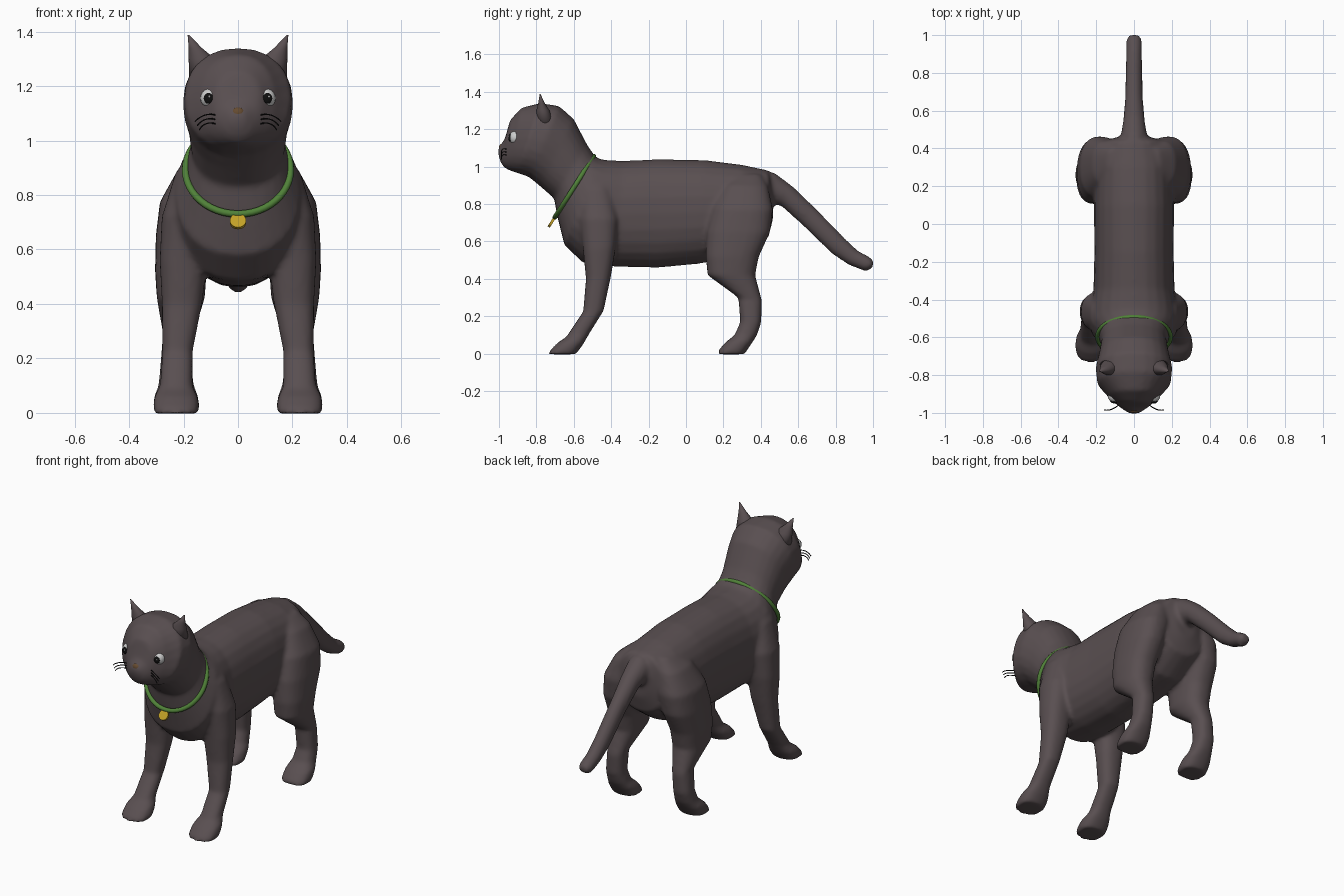
import bpy, bmesh, math
from mathutils import Vector

if "Cube" in bpy.data.objects:
    bpy.data.objects.remove(bpy.data.objects["Cube"])

SIDES = 24


def material(name, rgb):
    m = bpy.data.materials.new(name)
    m.diffuse_color = (*rgb, 1)
    m.use_nodes = True
    m.node_tree.nodes["Principled BSDF"].inputs["Base Color"].default_value = m.diffuse_color
    return m


FUR = material("fur", (0.10, 0.078, 0.082))
GREEN = material("green", (0.08, 0.22, 0.04))
GOLD = material("gold", (0.55, 0.36, 0.02))
WHITE = material("eye_white", (0.6, 0.6, 0.6))
BLACK = material("black", (0.005, 0.005, 0.005))
BROWN = material("brown", (0.13, 0.07, 0.03))


def loft(bm, rings, side=1, power=2.0):
    """Closed tube; each ring = (front/top yz, back/bottom yz, x centre, half width)."""
    loops = []
    for (ay, az), (by, bz), xc, w in rings:
        loop = []
        for i in range(SIDES):
            t = 2 * math.pi * i / SIDES
            c, s = (math.copysign(abs(v) ** (2 / power), v) for v in (math.cos(t), math.sin(t)))
            k = (1 + c) / 2
            loop.append(bm.verts.new((side * (xc + w * s), by + (ay - by) * k, bz + (az - bz) * k)))
        loops.append(loop)
    for a, b in zip(loops, loops[1:]):
        for i in range(SIDES):
            j = (i + 1) % SIDES
            bm.faces.new((a[i], a[j], b[j], b[i]))
    bm.faces.new(loops[0])
    bm.faces.new(loops[-1])


def finish(name, bm, mat):
    bmesh.ops.recalc_face_normals(bm, faces=bm.faces)
    me = bpy.data.meshes.new(name)
    bm.to_mesh(me)
    bm.free()
    me.materials.append(mat)
    me.shade_smooth()
    ob = bpy.data.objects.new(name, me)
    bpy.context.collection.objects.link(ob)
    return ob


def ball(name, loc, scale, mat, rot=(0, 0, 0)):
    bpy.ops.mesh.primitive_uv_sphere_add(segments=20, ring_count=12, radius=1, location=loc, rotation=rot)
    ob = bpy.context.object
    ob.name = name
    ob.scale = scale
    ob.data.materials.append(mat)
    ob.data.shade_smooth()
    return ob


# Torso, neck and head: rump to nose
TRUNK = [
    ((.465, .92), (.465, .72), 0, .07), ((.44, .98), (.44, .62), 0, .16),
    ((.30, 1.01), (.30, .52), 0, .205), ((.10, 1.035), (.06, .48), 0, .212),
    ((-.15, 1.04), (-.15, .46), 0, .21), ((-.34, 1.03), (-.37, .465), 0, .215),
    ((-.42, 1.035), (-.55, .485), 0, .235), ((-.46, 1.04), (-.65, .58), 0, .23),
    ((-.49, 1.06), (-.69, .74), 0, .188), ((-.53, 1.12), (-.705, .83), 0, .172),
    ((-.60, 1.255), (-.78, .895), 0, .185), ((-.68, 1.325), (-.84, .945), 0, .203),
    ((-.78, 1.34), (-.90, .965), 0, .195), ((-.88, 1.315), (-.945, .98), 0, .135),
    ((-.94, 1.25), (-.972, .995), 0, .09), ((-.968, 1.15), (-.99, 1.02), 0, .06),
    ((-1.004, 1.10), (-1.003, 1.06), 0, .025),
]
TAIL = [
    ((.40, .97), (.40, .78), 0, .07), ((.47, .97), (.46, .80), 0, .07),
    ((.57, .895), (.51, .79), 0, .058), ((.70, .77), (.62, .69), 0, .047),
    ((.85, .615), (.78, .535), 0, .044), ((.92, .55), (.87, .475), 0, .042),
    ((.985, .515), (.96, .44), 0, .042), ((1.004, .495), (.995, .455), 0, .028),
]
FRONT_LEG = [
    ((-.735, -.003), (-.59, -.003), .227, .08), ((-.725, .02), (-.575, .015), .227, .085),
    ((-.685, .06), (-.55, .05), .227, .082), ((-.64, .09), (-.515, .11), .227, .06),
    ((-.55, .225), (-.44, .23), .222, .056), ((-.535, .40), (-.40, .42), .205, .075),
    ((-.55, .55), (-.375, .57), .20, .088), ((-.57, .72), (-.36, .72), .18, .10),
    ((-.56, .88), (-.40, .88), .16, .07), ((-.52, .95), (-.44, .95), .14, .04),
]
HIND_LEG = [
    ((.168, -.003), (.31, -.003), .227, .08), ((.175, .02), (.325, .015), .227, .085),
    ((.21, .06), (.355, .06), .227, .082), ((.26, .10), (.38, .10), .227, .065),
    ((.29, .17), (.402, .165), .228, .058), ((.28, .30), (.407, .28), .22, .056),
    ((.115, .42), (.37, .42), .21, .088), ((.105, .52), (.39, .52), .21, .095),
    ((.11, .65), (.45, .65), .20, .102), ((.14, .78), (.465, .77), .18, .107),
    ((.20, .90), (.44, .89), .14, .08), ((.26, .96), (.40, .96), .10, .04),
]
EAR = [
    ((-.80, 1.22), (-.70, 1.22), .13, .05), ((-.80, 1.30), (-.73, 1.30), .133, .048),
    ((-.79, 1.34), (-.755, 1.34), .157, .024), ((-.782, 1.388), (-.778, 1.388), .182, .003),
]

# Body shells fused into one smooth skin
bm = bmesh.new()
loft(bm, TRUNK, power=2.25)
loft(bm, TAIL)
for side in (1, -1):
    loft(bm, FRONT_LEG, side, 2.4)
    loft(bm, HIND_LEG, side, 2.4)
body = finish("cat_body", bm, FUR)
rm = body.modifiers.new("fuse", "REMESH")
rm.mode = "VOXEL"
rm.voxel_size = 0.012
rm.use_smooth_shade = True
sm = body.modifiers.new("soften", "SMOOTH")
sm.factor = 0.5
sm.iterations = 6

for side, label in ((1, "left"), (-1, "right")):
    # Ears
    bm = bmesh.new()
    loft(bm, EAR, side)
    finish(label + "_ear", bm, FUR)
    # Eyes with iris and pupil looking forward and slightly outward
    centre = Vector((side * .104, -.912, 1.155))
    look = Vector((side * .15, -1, 0)).normalized()
    ball(label + "_eye", centre, (.034, .034, .036), WHITE)
    turn = (0, 0, side * .15)
    ball(label + "_pupil", centre + look * .028, (.018, .010, .020), BLACK, turn)
    ball(label + "_glint", centre + look * .037 + Vector((.004, 0, .006)), (.004, .003, .004), WHITE)
    # Whiskers
    cu = bpy.data.curves.new(label + "_whiskers", "CURVE")
    cu.dimensions = "3D"
    cu.bevel_depth = .0025
    cu.bevel_resolution = 1
    for k in range(3):
        z = 1.092 - .016 * k
        sp = cu.splines.new("NURBS")
        sp.points.add(3)
        sp.use_endpoint_u = True
        path = [(.068, -.945, z - .006), (.095, -.975, z + .012), (.13, -.99, z + .006), (.158 - .008 * k, -.985, z - .022)]
        for p, (x, y, h) in zip(sp.points, path):
            p.co = (side * x, y, h, 1)
    cu.materials.append(BLACK)
    bpy.context.collection.objects.link(bpy.data.objects.new(label + "_whiskers", cu))

# Nose with two nostril lobes
ball("nose", (0, -.985, 1.10), (.026, .016, .022), BROWN)
for side in (1, -1):
    ball("nose_lobe", (side * .022, -.978, 1.103), (.016, .014, .014), BROWN)

# Collar tilted around the neck
bpy.ops.mesh.primitive_torus_add(major_segments=48, minor_segments=10, major_radius=.193, minor_radius=.013,
                                 location=(0, -.597, .893), rotation=(math.radians(57.5), 0, 0))
collar = bpy.context.object
collar.name = "collar"
collar.data.materials.append(GREEN)
collar.data.shade_smooth()

# Round tag hanging from the collar
bpy.ops.mesh.primitive_cylinder_add(vertices=24, radius=.03, depth=.014, location=(0, -.718, .703),
                                    rotation=(math.radians(57.5), 0, 0))
tag = bpy.context.object
tag.name = "collar_tag"
tag.data.materials.append(GOLD)
bpy.ops.object.shade_smooth_by_angle()
